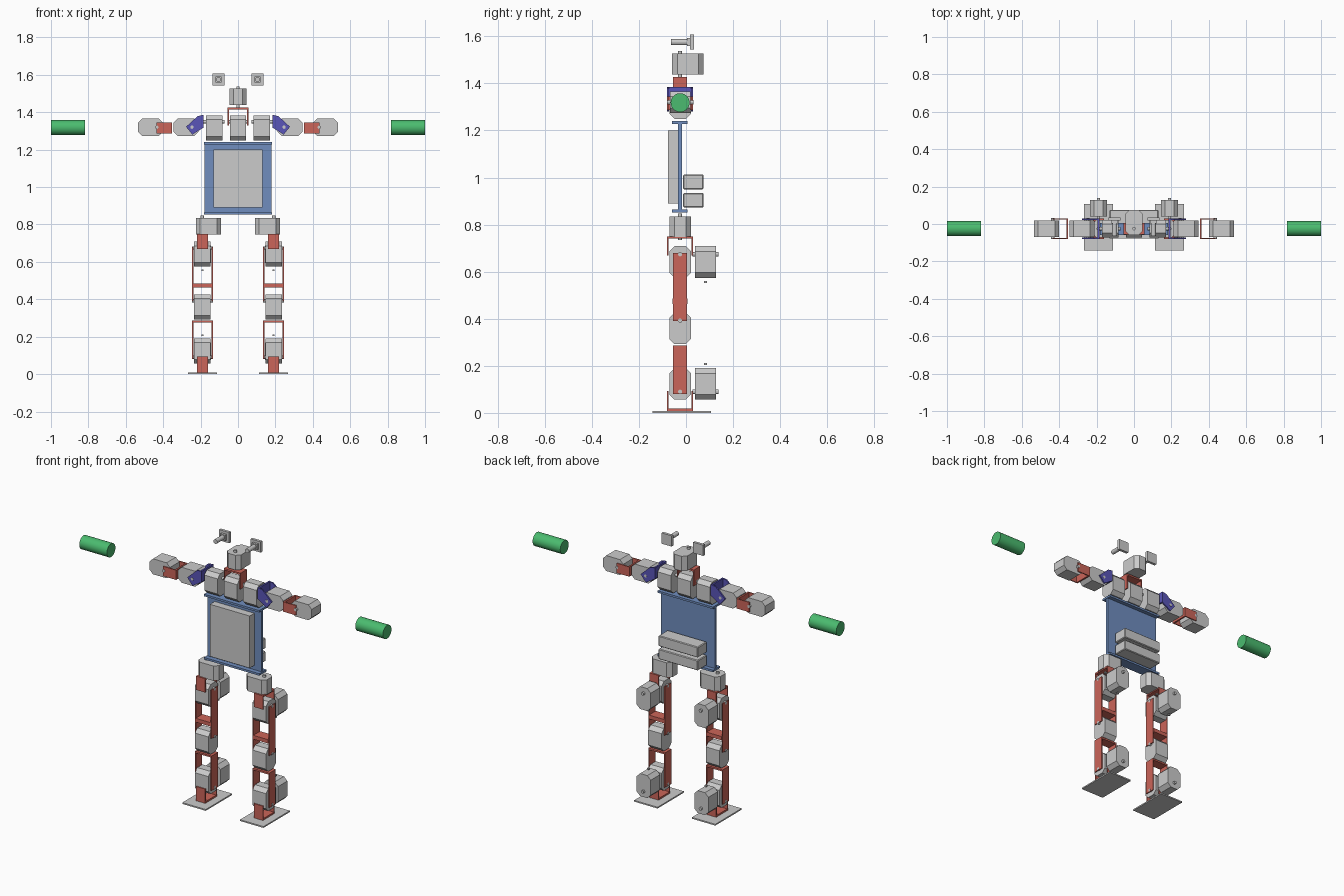
import bpy, bmesh, math
from mathutils import Vector

if "Cube" in bpy.data.objects:
    bpy.data.objects.remove(bpy.data.objects["Cube"])

CY = -0.025   # depth of the main joint plane
LEG = 0.19    # sideways position of each leg


def material(name, rgb):
    m = bpy.data.materials.new(name)
    m.diffuse_color = (*rgb, 1)
    m.use_nodes = True
    m.node_tree.nodes["Principled BSDF"].inputs["Base Color"].default_value = m.diffuse_color
    return m


RED = material("bracket_red", (0.60, 0.13, 0.10))
BLUE = material("plate_blue", (0.16, 0.27, 0.52))
INDIGO = material("shoulder_blue", (0.10, 0.09, 0.48))
GREEN = material("hand_green", (0.07, 0.50, 0.16))


def place(axis, a, b, c):
    """2D profile point (a, b) plus c along the axis, as a 3D point."""
    return Vector({'x': (c, a, b), 'y': (a, c, b), 'z': (a, b, c)}[axis])


def add_prism(bm, pts, axis, lo, hi):
    rings = [[bm.verts.new(place(axis, a, b, c)) for a, b in pts] for c in (lo, hi)]
    n = len(pts)
    bm.faces.new(rings[0])
    bm.faces.new(rings[1])
    for i in range(n):
        j = (i + 1) % n
        bm.faces.new((rings[0][i], rings[0][j], rings[1][j], rings[1][i]))


def circle(a, b, r, n=16):
    return [(a + r * math.cos(2 * math.pi * i / n), b + r * math.sin(2 * math.pi * i / n))
            for i in range(n)]


def rect(a0, a1, b0, b1):
    return [(a0, b0), (a1, b0), (a1, b1), (a0, b1)]


def build(name, prisms, mat=None):
    bm = bmesh.new()
    for p in prisms:
        add_prism(bm, *p)
    bmesh.ops.recalc_face_normals(bm, faces=bm.faces)
    me = bpy.data.meshes.new(name)
    bm.to_mesh(me)
    bm.free()
    ob = bpy.data.objects.new(name, me)
    bpy.context.collection.objects.link(ob)
    if mat:
        me.materials.append(mat)
    return ob


def box(name, x, y, z, mat=None, bevel=0):
    ob = build(name, [(rect(*x, *y), 'z', *z)], mat)
    if bevel:
        mod = ob.modifiers.new("edge", 'BEVEL')
        mod.width, mod.segments = bevel, 1
    return ob


def servo(name, centre, axis, along, sign):
    """Motor with chamfered outline; shaft on 'axis', long side on 'along'."""
    others = [k for k in 'xyz' if k != axis]
    c = dict(zip('xyz', centre))
    a, b, m = c[others[0]], c[others[1]], c[axis]
    h = [0.067 if k == along else 0.046 for k in others]
    k = 0.022
    body = [(a + sx * (h[0] - dx), b + sy * (h[1] - dy)) for sx, sy, dx, dy in (
        (1, 1, 0, k), (1, 1, k, 0), (-1, 1, k, 0), (-1, 1, 0, k),
        (-1, -1, 0, k), (-1, -1, k, 0), (1, -1, k, 0), (1, -1, 0, k))]
    off = [sign * 0.033 if q == along else 0 for q in others]
    pin = circle(a + off[0], b + off[1], 0.009, 12)
    return build(name, [(body, axis, m - 0.044, m + 0.044),
                        (pin, axis, m - 0.056, m - 0.044), (pin, axis, m + 0.044, m + 0.056)])


def bracket(name, axis, width, mid, base, tip, vertical=True):
    """U-shaped sheet bracket, open from base towards tip."""
    o, i, t = 0.055, 0.049, 0.010 * (1 if tip > base else -1)
    pts = [(mid - o, base), (mid + o, base), (mid + o, tip), (mid + i, tip),
           (mid + i, base + t), (mid - i, base + t), (mid - i, tip), (mid - o, tip)]
    if not vertical:
        pts = [(q, p) for p, q in pts]
    return build(name, [(pts, axis, *width)], RED)


DEPTH = (CY - 0.03, CY + 0.03)

# torso: flanged back plate, chest box and two packs behind
box("torso_plate", (-0.178, 0.178), (-0.033, -0.018), (0.862, 1.23), BLUE)
for nm, z in (("torso_lower_flange", (0.852, 0.864)), ("torso_upper_flange", (1.228, 1.24))):
    box(nm, (-0.182, 0.182), (-0.06, 0.006), z, BLUE)
box("chest_box", (-0.131, 0.131), (-0.077, -0.033), (0.89, 1.2))
box("upper_pack", (-0.13, 0.13), (-0.012, 0.075), (0.95, 1.013), None, 0.004)
box("lower_pack", (-0.13, 0.13), (-0.012, 0.075), (0.873, 0.934), None, 0.004)

# neck and head
servo("neck_motor", (0, CY, 1.316), 'x', 'z', 1)
bracket("neck_bracket", 'y', DEPTH, 0, 1.426, 1.33)
servo("head_motor", (0, 0.008, 1.482), 'z', 'y', -1)

for s, side in ((-1, "right_"), (1, "left_")):
    def span(a, b):
        return tuple(sorted((s * a, s * b)))

    # eye: square plate, housing and lens barrel
    ex, ez = s * 0.104, 1.575
    build(side + "eye", [
        (rect(ex - 0.033, ex + 0.033, ez - 0.032, ez + 0.032), 'y', 0.018, 0.034),
        (rect(ex - 0.017, ex + 0.017, ez - 0.017, ez + 0.017), 'y', 0.004, 0.018),
        (circle(ex, ez, 0.013), 'y', -0.064, 0.004)])

    # arm
    servo(side + "shoulder_motor", (s * 0.128, CY, 1.316), 'x', 'z', 1)
    prong = [(s * x, z) for x, z in ((0.184, 1.318), (0.184, 1.384), (0.215, 1.38),
                                     (0.278, 1.322), (0.244, 1.281))]
    build(side + "shoulder_bracket", [
        (prong, 'y', CY - 0.055, CY - 0.047), (prong, 'y', CY + 0.047, CY + 0.055),
        (rect(*span(0.184, 0.194), 1.318, 1.384), 'y', CY - 0.047, CY + 0.047)], INDIGO)
    servo(side + "upper_arm_motor", (s * 0.279, CY, 1.32), 'y', 'x', -s)
    bracket(side + "elbow_bracket", 'z', (1.287, 1.345), CY, s * 0.352, s * 0.437, False)
    servo(side + "forearm_motor", (s * 0.467, CY, 1.32), 'y', 'x', -s)
    build(side + "hand", [(circle(CY, 1.318, 0.04, 32), 'x', *span(0.818, 1.0))], GREEN)

    # hip
    lx = s * LEG
    servo(side + "hip_yaw_motor", (s * 0.158, CY, 0.791), 'z', 'x', s)
    bracket(side + "hip_bracket", 'x', (lx - 0.03, lx + 0.03), CY, 0.75, 0.668)

    # pitch and roll motors at hip and ankle
    for nm, z, d in (("hip", 0.641, 1), ("ankle", 0.123, -1)):
        servo(side + nm + "_pitch_motor", (lx, CY, z), 'x', 'z', d)
        servo(side + nm + "_roll_motor", (lx, 0.083, z), 'y', 'z', d)
        pz = z - d * 0.085
        box(side + nm + "_pin", (lx - 0.006, lx + 0.006), (0.077, 0.089), (pz - 0.004, pz + 0.004))

    # thigh: two long side plates joined by a crossbar
    build(side + "thigh_bracket", [
        (rect(lx - 0.055, lx - 0.049, 0.39, 0.68), 'y', *DEPTH),
        (rect(lx + 0.049, lx + 0.055, 0.39, 0.68), 'y', *DEPTH),
        (rect(lx - 0.049, lx + 0.049, 0.462, 0.485), 'y', CY - 0.032, CY + 0.032)], RED)

    # knee, shin and foot
    servo(side + "knee_motor", (lx, CY, 0.359), 'x', 'z', 1)
    bracket(side + "shin_bracket", 'y', DEPTH, lx, 0.287, 0.08)
    bracket(side + "foot_bracket", 'x', (lx - 0.03, lx + 0.03), CY, 0.008, 0.093)
    box(side + "foot_plate", (lx - 0.077, lx + 0.077), (-0.142, 0.106), (0, 0.008))

# smooth the round parts, keeping flat parts crisp
bpy.ops.object.select_all(action='DESELECT')
for ob in bpy.data.objects:
    if ob.name.endswith("hand"):
        ob.select_set(True)
        bpy.context.view_layer.objects.active = ob
bpy.ops.object.shade_smooth_by_angle(angle=math.radians(30))
